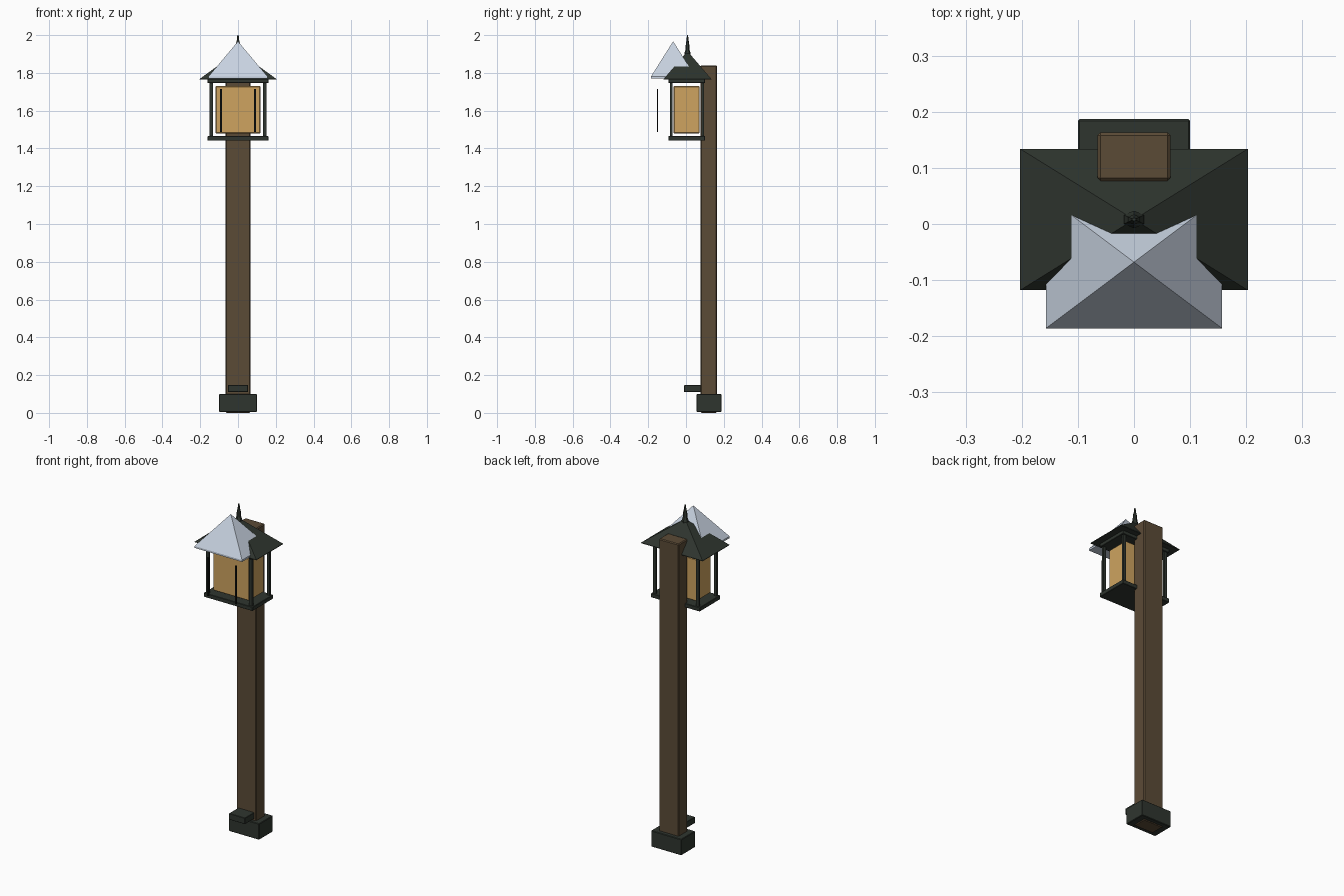
import bpy, bmesh
from mathutils import Matrix, Vector

if "Cube" in bpy.data.objects:
    bpy.data.objects.remove(bpy.data.objects["Cube"])


def material(name, rgb):
    m = bpy.data.materials.new(name)
    m.diffuse_color = (*rgb, 1)
    m.use_nodes = True
    m.node_tree.nodes["Principled BSDF"].inputs["Base Color"].default_value = m.diffuse_color
    return m


WOOD = material("brown wood", (0.105, 0.07, 0.037))
IRON = material("dark green iron", (0.028, 0.036, 0.028))
GLASS = material("amber glass", (0.62, 0.37, 0.115))
SILVER = material("pale silver", (0.58, 0.65, 0.75))
BLACK = material("black bar", (0.006, 0.007, 0.006))
YC = 0.006      # lantern centre in depth
SQUASH = 0.62   # lantern depth compared with its width


def finish(bm, name, mat):
    bmesh.ops.recalc_face_normals(bm, faces=bm.faces[:])
    me = bpy.data.meshes.new(name)
    bm.to_mesh(me)
    bm.free()
    me.materials.append(mat)
    ob = bpy.data.objects.new(name, me)
    bpy.context.collection.objects.link(ob)
    return ob


def box(name, x, y, z, mat, bevel=0.0):
    """Box from (min, max) pairs on each axis."""
    size = [b - a for a, b in (x, y, z)]
    mid = [(a + b) / 2 for a, b in (x, y, z)]
    bm = bmesh.new()
    bmesh.ops.create_cube(bm, size=1, matrix=Matrix.Translation(mid) @ Matrix.Diagonal((*size, 1)))
    ob = finish(bm, name, mat)
    if bevel:
        mod = ob.modifiers.new("soft edge", "BEVEL")
        mod.width = bevel
        mod.segments = 1
    return ob


def pyramid(name, hx, hy, yc, z0, rim, top, mat):
    """Hipped roof with a thin vertical rim."""
    bm = bmesh.new()
    corners = ((-hx, -hy), (hx, -hy), (hx, hy), (-hx, hy))
    low = [bm.verts.new((x, y + yc, z0)) for x, y in corners]
    mid = [bm.verts.new((x, y + yc, z0 + rim)) for x, y in corners]
    apex = bm.verts.new((0, yc, top))
    bm.faces.new(low[::-1])
    for i in range(4):
        j = (i + 1) % 4
        bm.faces.new((low[i], low[j], mid[j], mid[i]))
        bm.faces.new((mid[i], mid[j], apex))
    return finish(bm, name, mat)


# Post and foot
box("post", (-0.065, 0.065), (0.077, 0.163), (0, 1.84), WOOD, 0.005)
box("post_foot", (-0.1, 0.1), (0.056, 0.187), (0.004, 0.1), IRON, 0.003)
box("foot_block", (-0.053, 0.053), (-0.01, 0.08), (0.11, 0.147), IRON, 0.002)

# Lantern frame
for name, z in (("lantern_base", (1.441, 1.465)), ("lantern_top", (1.746, 1.77))):
    box(name, (-0.161, 0.161), (YC - 0.099, YC + 0.095), z, IRON, 0.002)
for sx in (-1, 1):
    for sy in (-1, 1):
        x, y = sx * 0.142, YC - 0.001 + sy * 0.083
        box("corner_bar", (x - 0.009, x + 0.009), (y - 0.006, y + 0.006), (1.46, 1.75), IRON)

# Glass and the thin bars standing in front of it
box("glass", (-0.119, 0.119), (-0.066, 0.072), (1.48, 1.73), GLASS, 0.004)
for x in (-0.091, 0.091):
    box("front_bar", (x - 0.005, x + 0.005), (-0.153, -0.147), (1.487, 1.716), BLACK)

# Roofs
pyramid("main_roof", 0.203, 0.126, 0.008, 1.765, 0.003, 1.915, IRON)
pyramid("front_roof", 0.157, 0.118, -0.068, 1.769, 0.011, 1.967, SILVER)

# Finial: stacked six-sided rings
bm = bmesh.new()
rings = []
for r, z in ((0.021, 1.88), (0.021, 1.905), (0.014, 1.925), (0.012, 1.955), (0.007, 1.975), (0.004, 2.0)):
    ring = bmesh.ops.create_circle(bm, segments=6, radius=r,
                                   matrix=Matrix.Translation((0, 0.008, z)) @ Matrix.Diagonal((1, 0.75, 1, 1)))["verts"]
    rings.append(ring)
for a, b in zip(rings, rings[1:]):
    for i in range(6):
        j = (i + 1) % 6
        bm.faces.new((a[i], a[j], b[j], b[i]))
bm.faces.new(rings[0])
bm.faces.new(rings[-1])
finish(bm, "finial", IRON)
